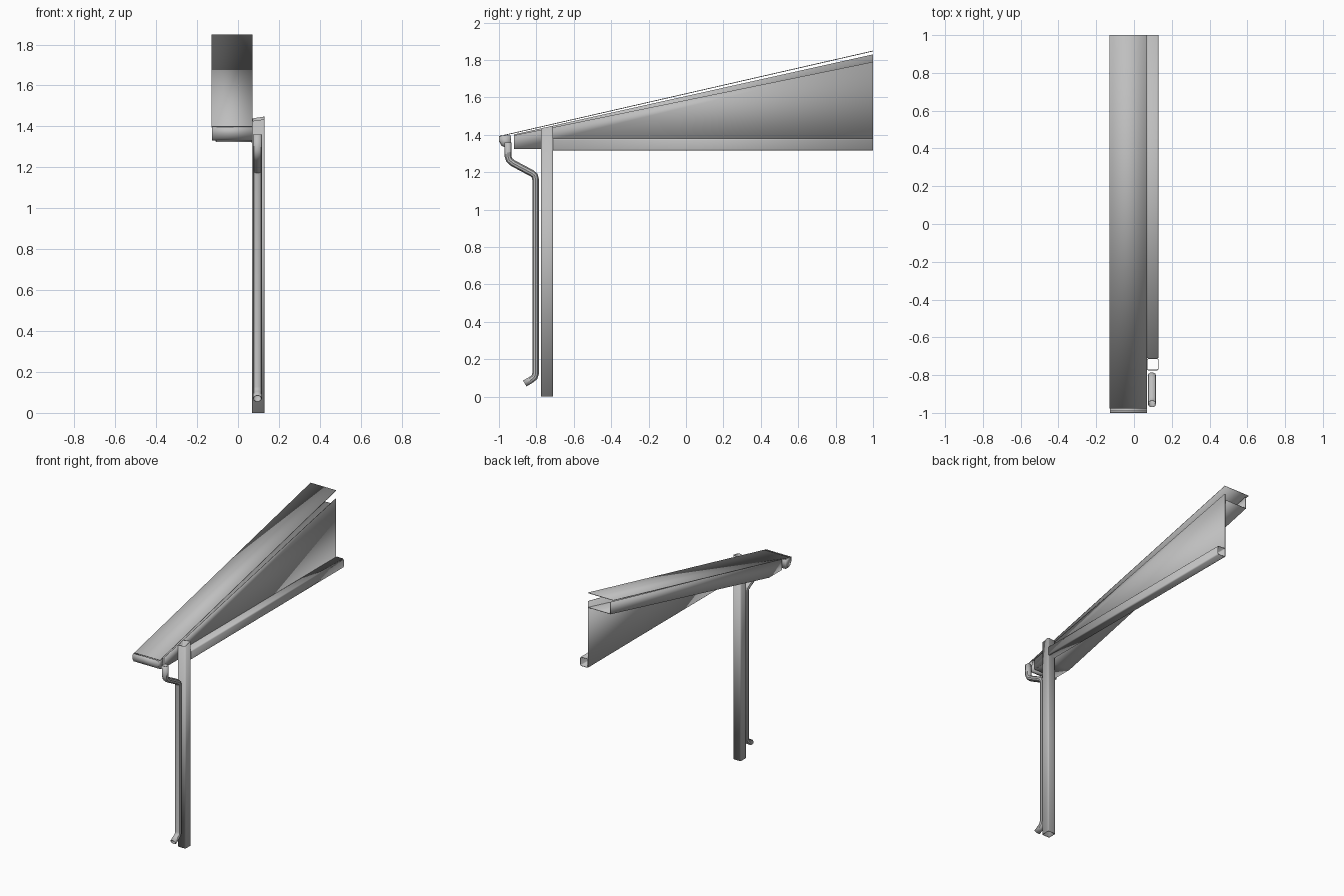
import bpy, bmesh

cube = bpy.data.objects.get("Cube")
if cube:
    bpy.data.objects.remove(cube, do_unlink=True)

steel = bpy.data.materials.new("grey_steel")
steel.use_nodes = True
steel.diffuse_color = (0.52, 0.52, 0.52, 1)
steel.node_tree.nodes["Principled BSDF"].inputs["Base Color"].default_value = (0.52, 0.52, 0.52, 1)


def finish(obj, thickness=0, offset=-1):
    """Give the part its material, wall thickness and shading."""
    obj.data.materials.append(steel)
    if thickness:
        mod = obj.modifiers.new("Thickness", 'SOLIDIFY')
        mod.thickness = thickness
        mod.offset = offset
    bpy.ops.object.select_all(action='DESELECT')
    obj.select_set(True)
    bpy.context.view_layer.objects.active = obj
    bpy.ops.object.shade_smooth_by_angle(angle=0.6)
    return obj


def link(name, bm):
    bmesh.ops.recalc_face_normals(bm, faces=bm.faces)
    mesh = bpy.data.meshes.new(name)
    bm.to_mesh(mesh)
    bm.free()
    obj = bpy.data.objects.new(name, mesh)
    bpy.context.collection.objects.link(obj)
    return obj


def plate(name, x, outline, thickness=0.004):
    """Flat sheet across x, outlined in (y, z)."""
    bm = bmesh.new()
    bm.faces.new([bm.verts.new((x, y, z)) for y, z in outline])
    return finish(link(name, bm), thickness, 0)


def strip(name, x0, x1, path, thickness=0.004):
    """Sheet folded along a (y, z) path, running from x0 to x1."""
    bm = bmesh.new()
    rows = [[bm.verts.new((x, y, z)) for x in (x0, x1)] for y, z in path]
    for a, b in zip(rows, rows[1:]):
        bm.faces.new((a[0], a[1], b[1], b[0]))
    return finish(link(name, bm), thickness, 0)


def tube(name, low, high, axis, slant=(0, 0)):
    """Open square tube with rounded corners and an optional slanted top."""
    bm = bmesh.new()
    bmesh.ops.create_cube(bm, size=1)
    mid = [(a + b) / 2 for a, b in zip(low, high)]
    for v in bm.verts:
        top = v.co.z > 0
        for i in range(3):
            v.co[i] = mid[i] + v.co[i] * (high[i] - low[i])
        if top:
            v.co.z += slant[0] * (v.co.x - mid[0]) + slant[1] * (v.co.y - mid[1])
    ends = [f for f in bm.faces if abs(f.normal[axis]) > 0.9]
    bmesh.ops.delete(bm, geom=ends, context='FACES_ONLY')
    corners = [e for e in bm.edges if len(e.link_faces) == 2]
    bmesh.ops.bevel(bm, geom=corners, offset=0.009, segments=3, profile=0.5, affect='EDGES')
    return finish(link(name, bm), 0.004)


# Post and horizontal beam
tube("post", (0.068, -0.775, 0), (0.13, -0.71, 1.437), 2, (0.15, 0.2))
tube("side_beam", (0.068, -0.71, 1.315), (0.13, 1, 1.38), 1)

# Sloping roof sheet
strip("roof_sheet", -0.13, 0.07, [(-0.975, 1.397), (1, 1.848)])

# Tapered wall and the channel under the roof
plate("side_wall", 0.068, [(-0.92, 1.325), (1, 1.32), (1, 1.79), (-0.92, 1.397)])
floor = [(-0.92, 1.325), (-0.78, 1.325), (1, 1.745)]
strip("channel_floor", -0.107, 0.068, floor)
plate("channel_side", -0.107, floor + [(1, 1.83), (-0.92, 1.402)])

# Front gutter with closed ends
gutter = [(-0.985, 1.397), (-0.998, 1.392), (-0.998, 1.365), (-0.985, 1.343),
          (-0.965, 1.332), (-0.937, 1.332), (-0.937, 1.397)]
strip("gutter", -0.128, 0.07, gutter)
for side, x in (("right", -0.126), ("left", 0.068)):
    plate("gutter_end_" + side, x, gutter)

# Downpipe with bends
path = [(-0.952, 1.36), (-0.952, 1.285), (-0.945, 1.265), (-0.925, 1.248), (-0.825, 1.195),
        (-0.809, 1.182), (-0.804, 1.16), (-0.804, 0.125), (-0.81, 0.105), (-0.825, 0.092),
        (-0.862, 0.07)]
curve = bpy.data.curves.new("downpipe", 'CURVE')
curve.dimensions = '3D'
curve.bevel_depth = 0.019
curve.bevel_resolution = 3
spline = curve.splines.new('POLY')
spline.points.add(len(path) - 1)
for point, (y, z) in zip(spline.points, path):
    point.co = (0, y, z, 1)
pipe = bpy.data.objects.new("downpipe", curve)
bpy.context.collection.objects.link(pipe)
bpy.ops.object.select_all(action='DESELECT')
pipe.select_set(True)
bpy.context.view_layer.objects.active = pipe
bpy.ops.object.convert(target='MESH')
pipe = bpy.context.view_layer.objects.active
for v in pipe.data.vertices:
    v.co.x = 0.095 + v.co.x * 1.15
finish(pipe, 0.003)
